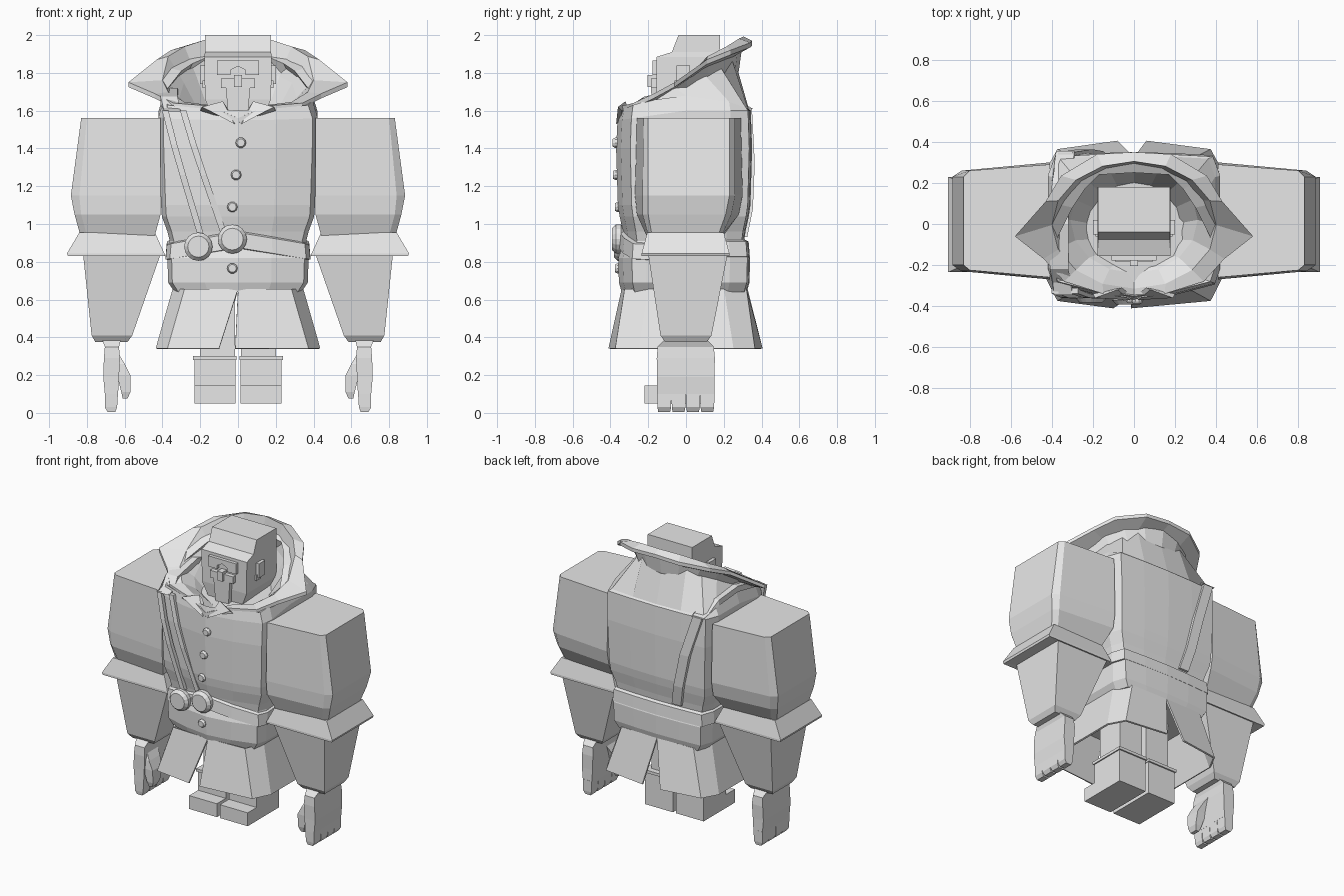
import bpy, bmesh, math
from mathutils import Vector

if "Cube" in bpy.data.objects:
    bpy.data.objects.remove(bpy.data.objects["Cube"])

grey = bpy.data.materials.new("plain_grey")
grey.diffuse_color = (0.8, 0.8, 0.8, 1)
grey.use_nodes = True
grey.node_tree.nodes["Principled BSDF"].inputs["Base Color"].default_value = grey.diffuse_color


def finish(name, bm):
    bmesh.ops.recalc_face_normals(bm, faces=bm.faces)
    me = bpy.data.meshes.new(name)
    bm.to_mesh(me)
    bm.free()
    me.materials.append(grey)
    ob = bpy.data.objects.new(name, me)
    bpy.context.collection.objects.link(ob)
    return ob


def loft(name, rings, caps=(True, True), closed=True):
    """Skin a list of equally long point rings."""
    bm = bmesh.new()
    vs = [[bm.verts.new(p) for p in r] for r in rings]
    n = len(vs[0])
    for a, b in zip(vs, vs[1:]):
        for i in range(n if closed else n - 1):
            j = (i + 1) % n
            bm.faces.new((a[i], a[j], b[j], b[i]))
    if caps[0]:
        bm.faces.new(vs[0])
    if caps[1]:
        bm.faces.new(vs[-1])
    return finish(name, bm)


def full(half):
    """Mirror a back-to-front half outline into a closed ring."""
    return half + [(-x, y, z) for x, y, z in half[-2:0:-1]]


def rect(x0, x1, y0, y1, z, c=0.0):
    """Rectangle ring, with cut corners when c is given."""
    if not c:
        return [(x0, y0, z), (x1, y0, z), (x1, y1, z), (x0, y1, z)]
    return [(x0 + c, y0, z), (x1 - c, y0, z), (x1, y0 + c, z), (x1, y1 - c, z),
            (x1 - c, y1, z), (x0 + c, y1, z), (x0, y1 - c, z), (x0, y0 + c, z)]


def box(name, x0, x1, y0, y1, z0, z1):
    return loft(name, [rect(x0, x1, y0, y1, z0), rect(x0, x1, y0, y1, z1)])


def flip(ring, s):
    return [(s * p[0], p[1], p[2]) for p in ring]


def disc(name, x, y, z, r, d, seg):
    """Rounded disc facing the front."""
    rings = []
    for k, dy in ((0.85, d), (1, d * 0.6), (1, -d * 0.3), (0.75, -d)):
        rings.append([(x + r * k * math.cos(t), y + dy, z + r * k * math.sin(t))
                      for t in (2 * math.pi * i / seg for i in range(seg))])
    return loft(name, rings)


def ribbon(name, path, half_width, out):
    """Flat strip along a path, with a thickness vector per point."""
    w = Vector((half_width, 0, 0))
    rings = []
    for p, o in zip(path, out):
        p, o = Vector(p), Vector(o)
        rings.append([p - w - o, p + w - o, p + w + o, p - w + o])
    return loft(name, rings)


# Coat body: one eight-cornered outline scaled by height
OUT = [(0, .35), (.2, .345), (.385, .335), (.42, .24), (.42, 0), (.42, -.22),
       (.395, -.295), (.2, -.345), (0, -.37)]


def body(z, sx, sy):
    return full([(x * sx, y * sy, z) for x, y in OUT])


top_ring = full([(x, y * .98, 1.60 - .05 * max(0, -y) / .36) for x, y in OUT])
ridge = full([(x * .94, y * .95, 1.605 + .075 * (1 - (y / .36) ** 2)) for x, y in OUT])
loft("coat_body", [body(.64, .80, .92), body(.69, .88, .96), body(.82, .89, .97),
                   body(.91, .86, .88), body(.96, .89, .90), body(1.04, .96, .95),
                   body(1.10, .97, .975), body(1.40, .995, 1.0), top_ring])

# Shoulders rising into the wide collar
cone = [(0, .25, 1.90), (.17, .24, 1.88), (.24, .17, 1.85), (.30, .08, 1.81),
        (.37, -.06, 1.72), (.37, -.17, 1.65), (.31, -.26, 1.61), (.14, -.32, 1.58),
        (0, -.34, 1.53)]
rim = [(0, .35, 1.97), (.18, .34, 1.96), (.355, .235, 1.92), (.43, .11, 1.87),
       (.58, -.06, 1.75), (.44, -.17, 1.69), (.34, -.28, 1.64), (.15, -.34, 1.625),
       (0, -.365, 1.56)]
low = [(x, y, z - .025) for x, y, z in rim]


def oval(rx, ry, cy, drop):
    """Rounded inner collar ring that follows the slope of the rim."""
    pts = []
    for i, p in enumerate(rim):
        t = math.pi * i / 8
        pts.append((rx * math.sin(t), cy + ry * math.cos(t), p[2] - drop * (p[2] - 1.52)))
    pts[0], pts[-1] = (0,) + pts[0][1:], (0,) + pts[-1][1:]
    return pts


crest = oval(.40, .31, -.005, -.05)
inner = oval(.31, .26, .02, .35)
neck = oval(.20, .19, .0, .9)
loft("shoulders", [top_ring, ridge, full(cone)], caps=(False, False))
loft("collar", [full(r) for r in (cone, low, rim, crest, inner, neck)], caps=(False, True))

# Folded collar points on the chest
for s in (-1, 1):
    loft("collar_point", [flip(r, s) for r in (
        [(.01, -.345, 1.54), (.20, -.34, 1.60), (.06, -.31, 1.62)],
        [(.02, -.37, 1.53), (.19, -.36, 1.62), (.08, -.32, 1.65)])])

# Buttons
for x, y, z in ((.015, -.372, 1.43), (-.01, -.37, 1.26), (-.03, -.36, 1.09), (-.03, -.36, .765)):
    disc("button", x, y, z, .028, .016, 10)

# Belt, dipping at the sides, with two round buckles
belt = []
for dz, k in ((-.05, .98), (-.045, 1.05), (.035, 1.03), (.045, .97)):
    belt.append(full([(x * .87 * k, y * .92 * k, dz + (.92 - .15 * x if y < 0 else .872))
                      for x, y in OUT]))
loft("belt", belt, caps=(False, False))
disc("left_buckle", -.21, -.352, .88, .075, .03, 16)
disc("right_buckle", -.03, -.362, .92, .077, .03, 16)

# Two chest straps
for x0, x1 in ((-.385, -.20), (-.29, -.075)):
    ribbon("strap_front", [(x0, -.325, 1.60), (x0 * .75 + x1 * .25, -.345, 1.42),
                           (x0 * .5 + x1 * .5, -.348, 1.26), (x1, -.325, .95)],
           .017, [(0, .014, 0)] * 4)
# Broad strap over the shoulder and down the back
ribbon("strap_back", [(-.335, .335, 1.615), (-.24, .35, 1.32), (-.185, .34, 1.08),
                      (-.15, .31, .93)], .036, [(0, .014, 0)] * 4)
ribbon("strap_shoulder", [(-.345, -.325, 1.595), (-.365, -.22, 1.655), (-.365, 0, 1.70),
                          (-.355, .2, 1.675), (-.335, .335, 1.61)],
       .045, [(0, .02, 0), (0, 0, .02), (0, 0, .02), (0, 0, .02), (0, -.02, 0)])

# Split coat skirt, flaring to the hem
for s, fx, bx in ((1, -.015, .06), (-1, .10, .08)):
    a = [(.0, -.335, .655), (.28, -.32, .655), (.34, -.2, .655), (.34, .2, .655),
         (.28, .315, .655), (.0, .32, .655)]
    b = [(fx, -.405, .34), (.37, -.37, .34), (.43, -.25, .34), (.43, .25, .34),
         (.37, .36, .34), (bx, .40, .34)]
    sk = loft("coat_skirt", [flip(a, s), flip(b, s)], caps=(False, False), closed=False)
    sol = sk.modifiers.new("thickness", 'SOLIDIFY')
    sol.thickness = .012
    sol.offset = 0

for s in (-1, 1):
    # Upper sleeve: broad block with cut outer corners
    def sleeve(z, xi, xm, xo, yi0, yi1, ym0, ym1, yo0, yo1):
        return flip([(xi, yi0, z), (xm, ym0, z), (xo, yo0, z),
                     (xo, yo1, z), (xm, ym1, z), (xi, yi1, z)], s)
    loft("upper_sleeve", [
        sleeve(.94, .44, .80, .835, -.21, .20, -.20, .19, -.18, .17),
        sleeve(1.05, .41, .83, .865, -.26, .28, -.23, .24, -.20, .21),
        sleeve(1.15, .41, .84, .885, -.27, .30, -.23, .26, -.20, .23),
        sleeve(1.56, .41, .80, .83, -.26, .29, -.225, .26, -.20, .23)])
    # Flared cuff
    loft("sleeve_cuff", [flip(r, s) for r in (
        rect(.42, .82, -.19, .19, .835), rect(.385, .90, -.235, .23, .83),
        rect(.39, .905, -.235, .23, .845), rect(.44, .84, -.205, .20, .955))])
    # Lower sleeve and its closed end
    loft("lower_sleeve", [flip(r, s) for r in (
        rect(.585, .755, -.11, .11, .375), rect(.56, .775, -.135, .135, .41),
        rect(.41, .82, -.20, .22, .84))])
    # Hand: wrist and palm
    loft("palm", [flip(r, s) for r in (
        rect(.635, .705, -.153, .15, .10), rect(.63, .713, -.153, .15, .19),
        rect(.625, .71, -.155, .153, .29), rect(.63, .705, -.15, .147, .35),
        rect(.62, .72, -.11, .11, .39))])
    # Four fingers
    for i in range(4):
        y0 = -.153 + i * .076
        loft("finger", [flip(r, s) for r in (
            rect(.65, .69, y0 + .006, y0 + .069, .005), rect(.64, .705, y0 + .002, y0 + .074, .03),
            rect(.635, .705, y0, y0 + .076, .11))])
    # Thumb
    loft("thumb", [flip(r, s) for r in (
        rect(.585, .61, -.13, -.075, .075), rect(.57, .618, -.14, -.06, .11),
        rect(.57, .64, -.145, -.04, .20), rect(.60, .65, -.14, -.02, .26),
        rect(.63, .66, -.12, 0, .31))])

    # Leg, boot shaft, boot trim and toe
    a, b = sorted((s * .015, s * .20))
    box("trouser_leg", a, b, -.10, .10, .28, .68)
    a, b = sorted((s * .012, s * .23))
    box("boot_shaft", a, b, -.12, .13, .05, .29)
    box("boot_toe", a, b, -.22, -.10, .05, .145)
    a, b = sorted((s * .008, s * .238))
    box("boot_trim", a, b, -.13, .14, .28, .30)

    # Ears
    a, b = sorted((s * .165, s * .20))
    box("ear", a, b, -.05, .02, 1.74, 1.84)
    a, b = sorted((s * .165, s * .188))
    box("ear_lobe", a, b, -.06, -.01, 1.72, 1.76)

# Head with jaw, and flat cap sloping to the front
loft("head", [rect(-.12, .12, -.14, .12, 1.53), rect(-.175, .175, -.155, .18, 1.66),
              rect(-.178, .178, -.155, .18, 1.885), rect(-.175, .175, -.075, .18, 1.91),
              rect(-.175, .175, -.04, .18, 2.0)])
# Brow with a dip in the middle, nose, moustache and beard
for s in (-1, 1):
    loft("brow", [flip([(0, y, 1.835), (.04, y, 1.815), (.04, y, 1.79), (.11, y, 1.79),
                        (.11, y, 1.865), (0, y, 1.865)], s) for y in (-.15, -.178)])
box("nose", -.02, .02, -.205, -.15, 1.725, 1.79)
box("moustache", -.09, .09, -.185, -.15, 1.72, 1.77)
loft("beard", [rect(-.05, .05, -.18, -.13, 1.55), rect(-.065, .065, -.185, -.13, 1.73)])
